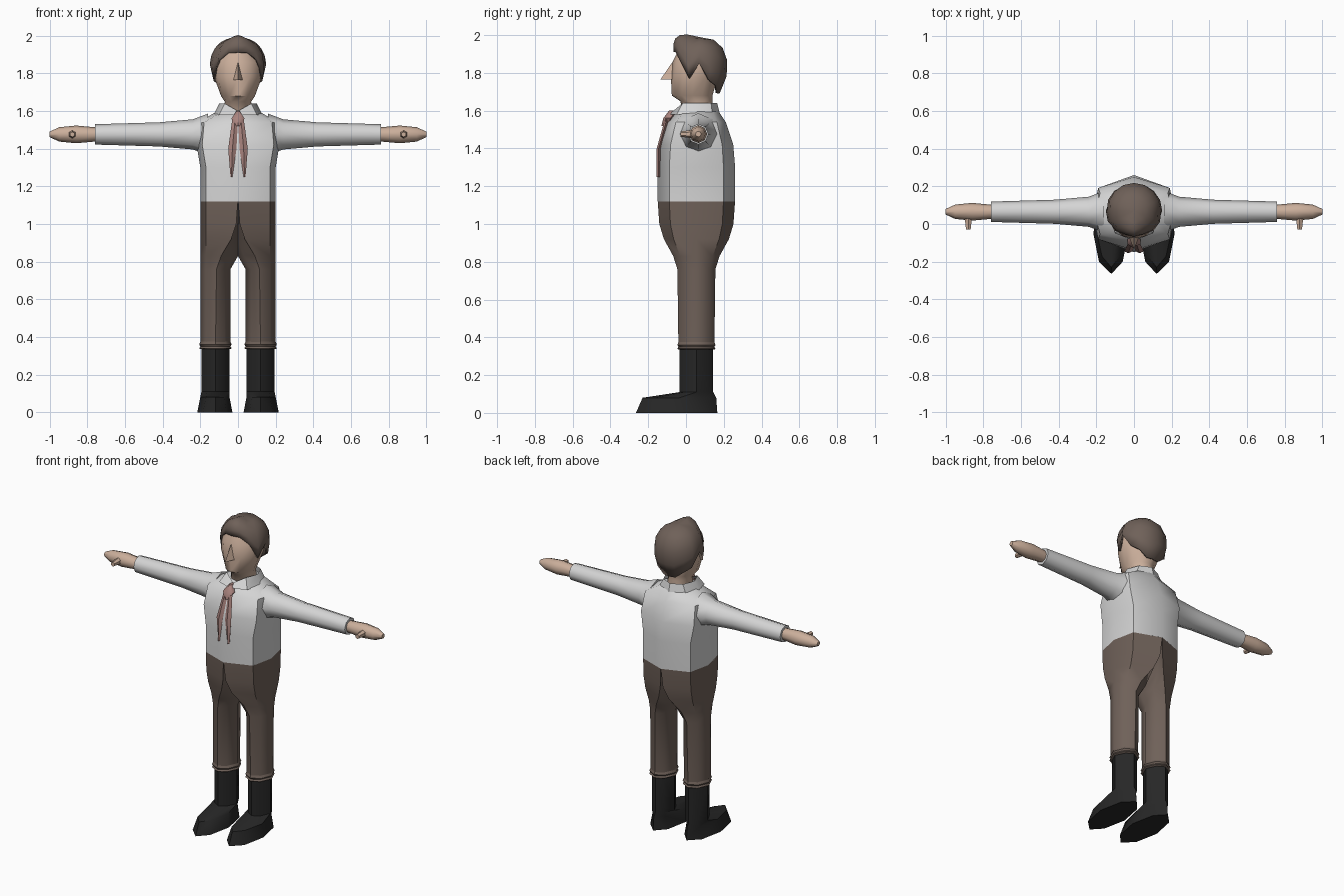
import bpy
import bmesh
from math import sin, cos, pi, tau, radians

cube = bpy.data.objects.get("Cube")
if cube:
    bpy.data.objects.remove(cube, do_unlink=True)


def material(name, red, green, blue):
    mat = bpy.data.materials.new(name)
    mat.use_nodes = True
    colour = (red, green, blue, 1)
    mat.diffuse_color = colour
    mat.node_tree.nodes["Principled BSDF"].inputs["Base Color"].default_value = colour
    return mat


shirt_grey = material("light grey shirt", 0.66, 0.66, 0.66)
brown = material("brown cloth and hair", 0.16, 0.12, 0.1)
skin = material("skin", 0.6, 0.43, 0.33)
black = material("black leather", 0.02, 0.02, 0.02)
pink = material("dusty pink", 0.4, 0.23, 0.21)


def finish(obj, name, mat, angle):
    obj.name = name
    obj.data.materials.append(mat)
    bpy.ops.object.select_all(action='DESELECT')
    obj.select_set(True)
    bpy.context.view_layer.objects.active = obj
    bpy.ops.object.shade_smooth_by_angle(angle=radians(angle))
    return obj


def loft(name, rings, mat, caps=True, angle=50):
    """Skin a list of equally long rings of points."""
    bm = bmesh.new()
    rows = [[bm.verts.new(point) for point in ring] for ring in rings]
    for low, high in zip(rows, rows[1:]):
        for i in range(len(low)):
            bm.faces.new((low[i - 1], low[i], high[i], high[i - 1]))
    if caps:
        bm.faces.new(rows[0])
        bm.faces.new(rows[-1])
    bmesh.ops.remove_doubles(bm, verts=bm.verts, dist=0.0001)
    bmesh.ops.recalc_face_normals(bm, faces=bm.faces)
    mesh = bpy.data.meshes.new(name)
    bm.to_mesh(mesh)
    bm.free()
    obj = bpy.data.objects.new(name, mesh)
    bpy.context.collection.objects.link(obj)
    return finish(obj, name, mat, angle)


def loft_pair(name, rings, mat, angle=50):
    """The same loft on the left and, mirrored, on the right."""
    loft("left_" + name, rings, mat, angle=angle)
    mirrored = [[(-x, y, z) for x, y, z in ring] for ring in rings]
    loft("right_" + name, mirrored, mat, angle=angle)


def mix(a, b, t):
    return a + (b - a) * t


def octagon(z, inner, outer, front, back, peak):
    """Level body section with a front and a back ridge at x = peak."""
    mid, half = (front + back) / 2, (back - front) / 2
    near, far = mid - half * 0.7, mid + half * 0.7
    right, left = inner + 0.03, outer - 0.03
    return [(peak, front, z), (left, near, z), (outer, mid, z), (left, far, z),
            (peak, back, z), (right, far, z), (inner, mid, z), (right, near, z)]


def oval(z, width, front, back, sides=12, x=0):
    mid, half = (front + back) / 2, (back - front) / 2
    turns = [tau * i / sides for i in range(sides)]
    return [(x + width * sin(a), mid - half * cos(a), z) for a in turns]


def tube(stations):
    """Sideways limb at arm height, from pairs of x and radius."""
    turns = [tau * i / 8 for i in range(8)]
    return [[(x, 0.065 + r * cos(a), 1.476 + r * sin(a)) for a in turns]
            for x, r in stations]


# Shirt and collar, the collar dipping at the front
loft("shirt_body", [octagon(z, -width, width, front, back, 0) for z, width, front, back in (
    (1.12, 0.2, -0.15, 0.26), (1.3, 0.2, -0.15, 0.26), (1.42, 0.22, -0.14, 0.25),
    (1.54, 0.21, -0.1, 0.21), (1.6, 0.11, -0.04, 0.17))], shirt_grey)
collar = [octagon(1.58, -0.13, 0.13, -0.09, 0.18, 0),
          octagon(1.64, -0.1, 0.1, -0.05, 0.165, 0)]
x, y, z = collar[1][0]
collar[1][0] = (x, y, z - 0.04)
loft("collar", collar, shirt_grey, caps=False, angle=35)

# Neckerchief
loft("neckerchief_knot", [oval(z, width, front, front + 0.05, 6) for z, width, front in (
    (1.6, 0.01, -0.09), (1.56, 0.04, -0.12), (1.52, 0.01, -0.13))], pink)
loft_pair("neckerchief_tail", [
    oval(z, width, front, front + 0.02, 4, x) for z, width, front, x in (
        (1.56, 0.015, -0.11, 0.015), (1.4, 0.022, -0.155, 0.03), (1.25, 0.005, -0.155, 0.035))],
    pink)

# Head, neck and nose
loft("head", [oval(*section) for section in (
    (1.56, 0.08, -0.01, 0.14), (1.65, 0.07, -0.03, 0.14), (1.68, 0.09, -0.075, 0.14),
    (1.78, 0.127, -0.08, 0.17), (1.86, 0.127, -0.07, 0.18), (1.94, 0.08, -0.03, 0.14))], skin)
loft("nose", [[(-0.026, -0.07, 1.765), (0, -0.135, 1.765), (0.026, -0.07, 1.765)],
              [(0, -0.07, 1.86)] * 3], skin, angle=30)

# Hair: a dome with a ragged lower edge from brow to nape and a tuft in front
hairline = (1.91, 1.91, 1.87, 1.77, 1.85, 1.76, 1.73, 1.69, 1.69)
columns = 16
crown, middle = 1.99, 1.84
dome = []
for level in range(6):
    rise = sin(level / 5 * pi / 2)
    row = []
    for i in range(columns):
        a = tau * i / columns
        z = mix(hairline[min(i, columns - i)], crown, rise)
        span = 0.15 if z > middle else 0.2
        r = 0.15 * max(0, 1 - ((z - middle) / span) ** 2) ** 0.4
        tuft = max(0, cos(a)) ** 4 * rise * r
        row.append((r * sin(a), 0.07 - r * cos(a) - 0.4 * tuft, z + 0.4 * tuft))
    dome.append(row)
hair = loft("hair", dome, brown, caps=False)
thickness = hair.modifiers.new("thickness", 'SOLIDIFY')
thickness.thickness = 0.014
thickness.offset = -1

# Sleeves, hands and thumbs
loft_pair("sleeve", tube(((0.16, 0.11), (0.24, 0.08), (0.42, 0.064), (0.76, 0.054))), shirt_grey)
loft_pair("hand", tube(((0.74, 0.036), (0.86, 0.047), (0.95, 0.038), (1, 0.015))), skin)
for side, name in ((1, "left_thumb"), (-1, "right_thumb")):
    bpy.ops.mesh.primitive_cone_add(
        vertices=6, radius1=0.024, radius2=0.014, depth=0.08,
        location=(side * 0.88, 0.01, 1.476), rotation=(pi / 2, 0, 0))
    finish(bpy.context.object, name, skin, 50)


def leg(z, parting, grow=0.0):
    """Section of one trouser half, from joined hips (0) to a free leg (1)."""
    inner = 0.04 if parting > 0.9 else 0
    return octagon(z, inner - grow, 0.2 + grow, mix(-0.15, -0.04, parting) - grow,
                   mix(0.26, 0.15, parting) + grow, 0.12 * parting)


# Trousers with a rolled cuff
loft_pair("trouser_leg", [leg(z, parting) for z, parting in (
    (1.125, 0), (1, 0.08), (0.92, 0.3), (0.83, 0.75), (0.76, 0.95), (0.34, 1))], brown)
loft_pair("trouser_cuff", [leg(z, 1, grow) for z, grow in (
    (0.375, 0), (0.36, 0.006), (0.35, 0), (0.34, 0.006), (0.335, 0))], brown)

# Boots: shaft, instep and pointed sole
loft_pair("boot", [leg(0.35, 1, -0.006), leg(0.11, 1, -0.006),
                   octagon(0.08, 0.045, 0.2, -0.23, 0.16, 0.12),
                   octagon(0, 0.03, 0.216, -0.265, 0.166, 0.12)], black, angle=40)
